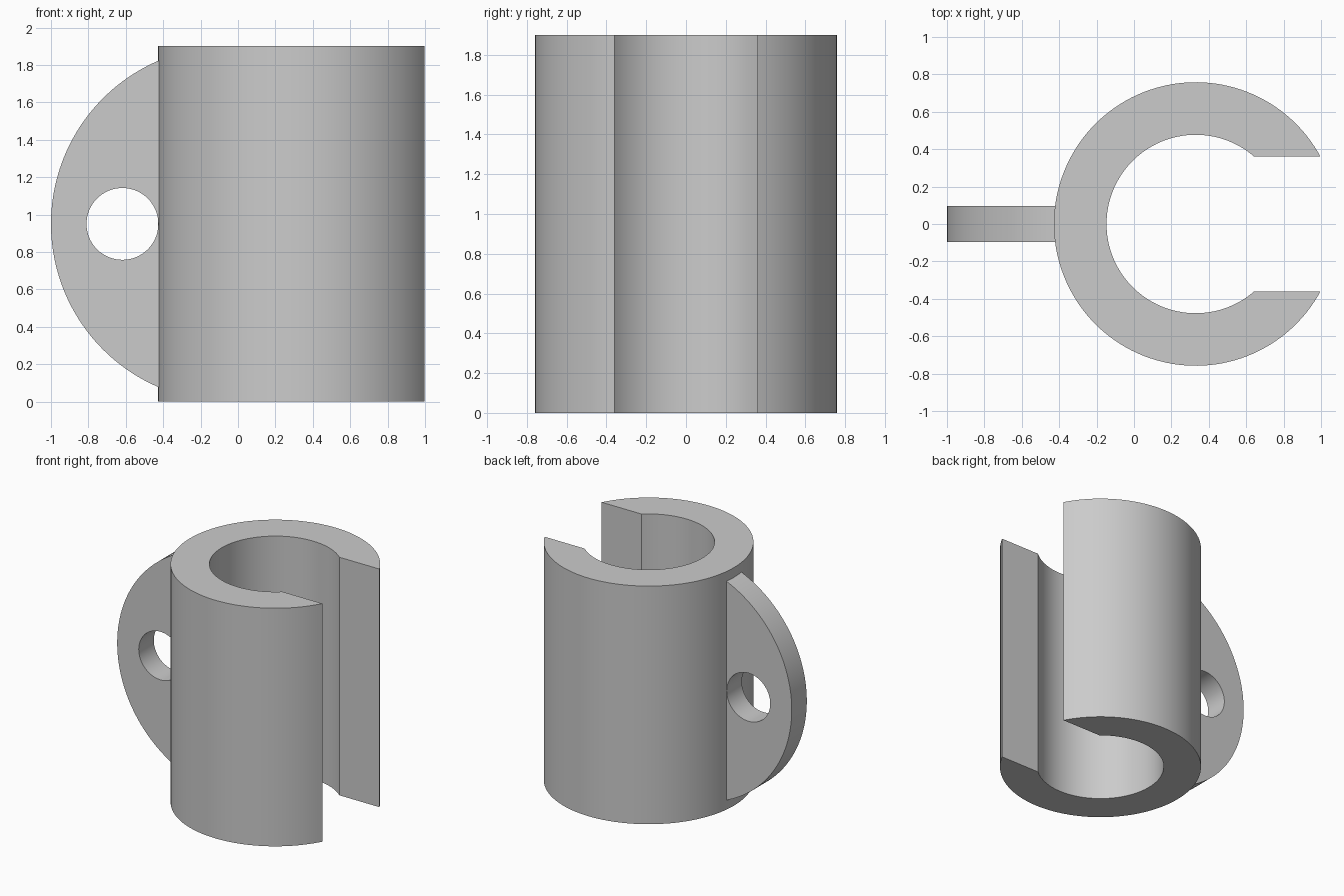
import bpy
import bmesh
import math
from mathutils import Matrix

if "Cube" in bpy.data.objects:
    bpy.data.objects.remove(bpy.data.objects["Cube"], do_unlink=True)

HEIGHT = 1.9
RING_X, OUTER, INNER = 0.33, 0.758, 0.477
GAP = 0.36              # half width of the slot
FIN_X, FIN_R = -0.05, 0.95
FIN_CUT = -0.3          # fin ends inside the ring wall
FIN_THICK = 0.19
HOLE_X, HOLE_R = -0.618, 0.192

grey = bpy.data.materials.new("light grey")
grey.use_nodes = True
colour = (0.6, 0.6, 0.6, 1)
grey.diffuse_color = colour
grey.node_tree.nodes["Principled BSDF"].inputs["Base Color"].default_value = colour


def arc(cx, cy, r, start, end, steps):
    """Points along an arc, both ends included."""
    angles = [start + (end - start) * i / steps for i in range(steps + 1)]
    return [(cx + r * math.cos(a), cy + r * math.sin(a)) for a in angles]


def extruded(name, loops, depth, matrix):
    """Fill closed outlines (inner ones become holes) and extrude them."""
    bm = bmesh.new()
    for loop in loops:
        verts = [bm.verts.new((x, y, 0)) for x, y in loop]
        for i, v in enumerate(verts):
            bm.edges.new((v, verts[i - 1]))
    bmesh.ops.triangle_fill(bm, edges=bm.edges[:], use_beauty=True)
    result = bmesh.ops.extrude_face_region(bm, geom=bm.faces[:], use_keep_orig=True)
    top = [g for g in result["geom"] if isinstance(g, bmesh.types.BMVert)]
    bmesh.ops.translate(bm, verts=top, vec=(0, 0, depth))
    bmesh.ops.transform(bm, matrix=matrix, verts=bm.verts[:])
    bmesh.ops.recalc_face_normals(bm, faces=bm.faces[:])
    mesh = bpy.data.meshes.new(name)
    bm.to_mesh(mesh)
    bm.free()
    mesh.materials.append(grey)
    obj = bpy.data.objects.new(name, mesh)
    bpy.context.collection.objects.link(obj)
    bpy.ops.object.select_all(action='DESELECT')
    obj.select_set(True)
    bpy.context.view_layer.objects.active = obj
    bpy.ops.object.shade_smooth_by_angle(angle=math.radians(30))
    return obj


# Slotted tube: C-shaped profile, open toward +x
a_out, a_in = math.asin(GAP / OUTER), math.asin(GAP / INNER)
c_profile = (arc(RING_X, 0, OUTER, a_out, math.tau - a_out, 120)
             + arc(RING_X, 0, INNER, math.tau - a_in, a_in, 90))
extruded("slotted_tube", [c_profile], HEIGHT, Matrix.Identity(4))

# Side fin: clipped disc with a round hole, standing in the xz plane
a_fin = math.acos((FIN_CUT - FIN_X) / FIN_R)
fin_outline = arc(FIN_X, HEIGHT / 2, FIN_R, a_fin, math.tau - a_fin, 90)
hole = arc(HOLE_X, HEIGHT / 2, HOLE_R, 0, math.tau, 64)[:-1]
upright = Matrix.Translation((0, FIN_THICK / 2, 0)) @ Matrix.Rotation(math.pi / 2, 4, 'X')
extruded("side_fin", [fin_outline, hole], FIN_THICK, upright)
